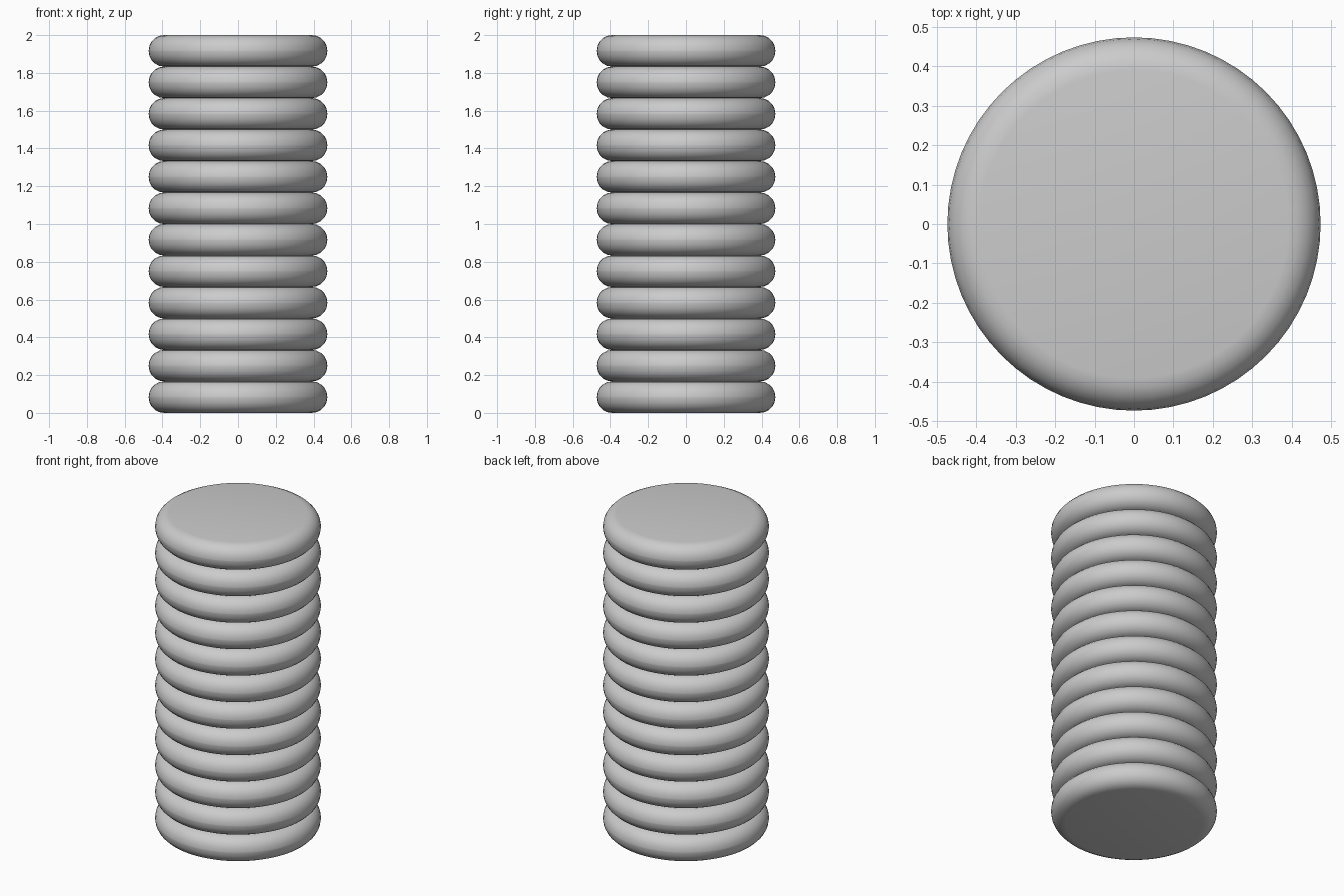
import bpy

if "Cube" in bpy.data.objects:
    bpy.data.objects.remove(bpy.data.objects["Cube"])

COUNT = 12
PITCH = 2.0 / COUNT
RADIUS = 0.473
ROUND = 0.082


def rounded_disc(name, z):
    bpy.ops.mesh.primitive_cylinder_add(vertices=64, radius=RADIUS, depth=PITCH,
                                        location=(0, 0, z))
    disc = bpy.context.object
    disc.name = name
    # Round the top and bottom rims
    bevel = disc.modifiers.new("rim", 'BEVEL')
    bevel.width = ROUND
    bevel.segments = 5
    bevel.limit_method = 'ANGLE'
    bevel.angle_limit = 1.0
    bpy.ops.object.modifier_apply(modifier=bevel.name)
    bpy.ops.object.shade_smooth_by_angle(angle=0.6)
    return disc


# Stack of identical rounded discs
for i in range(COUNT):
    rounded_disc(f"disc_{i + 1}", PITCH * (i + 0.5))
